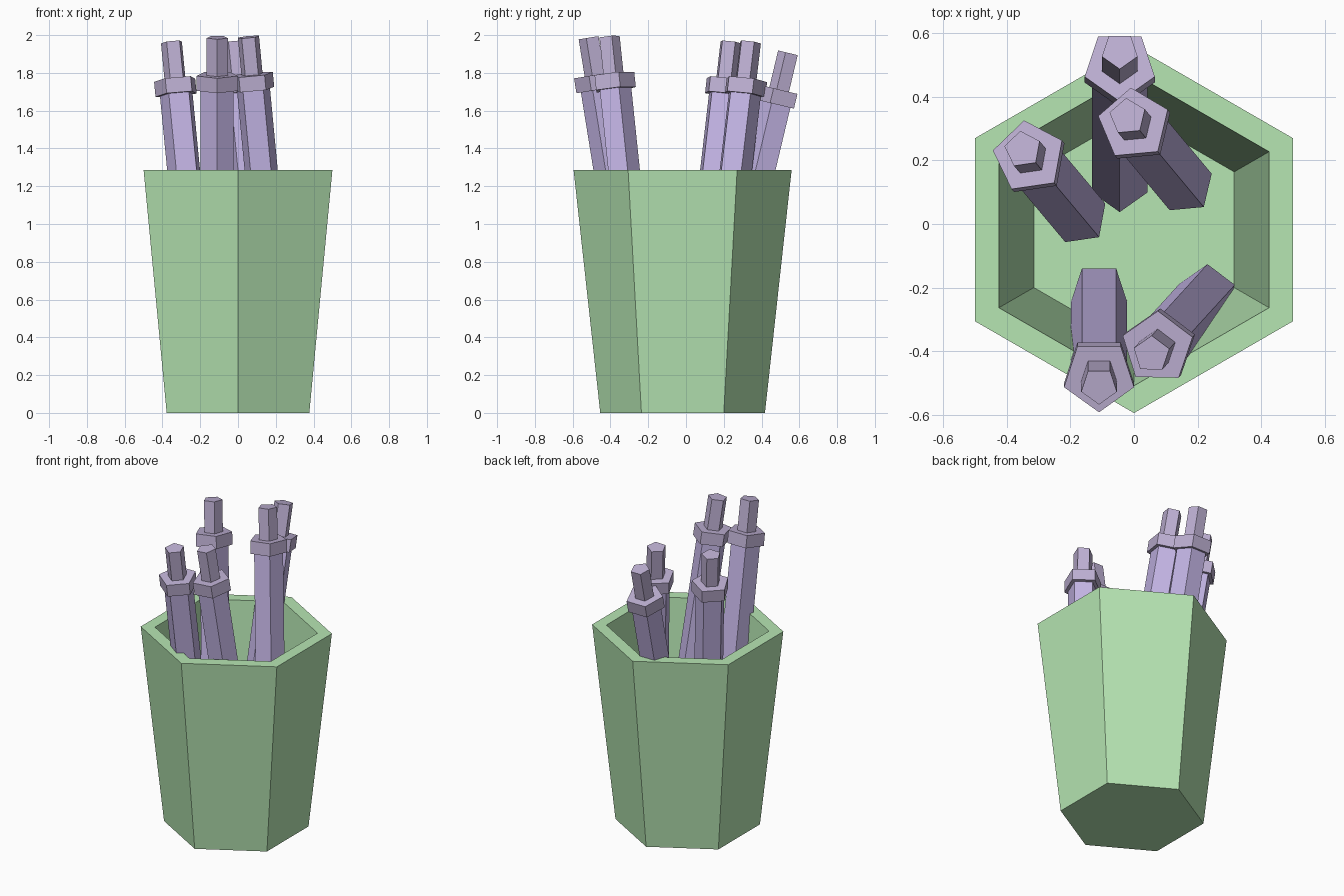
import bpy, bmesh
from math import cos, sin, pi, radians
from mathutils import Vector

if "Cube" in bpy.data.objects:
    bpy.data.objects.remove(bpy.data.objects["Cube"])


def material(name, rgb):
    m = bpy.data.materials.new(name)
    m.diffuse_color = (*rgb, 1)
    m.use_nodes = True
    m.node_tree.nodes["Principled BSDF"].inputs["Base Color"].default_value = m.diffuse_color
    return m


def lathe(name, sides, rings, start, mat):
    """Flat-sided solid from (radius, z) rings, capped at both ends."""
    bm = bmesh.new()
    loops = [[bm.verts.new((r * cos(start + 2 * pi * i / sides),
                            r * sin(start + 2 * pi * i / sides), z))
              for i in range(sides)] for r, z in rings]
    for a, b in zip(loops, loops[1:]):
        for i in range(sides):
            j = (i + 1) % sides
            bm.faces.new((a[i], a[j], b[j], b[i]))
    bm.faces.new(loops[0][::-1])
    bm.faces.new(loops[-1])
    bmesh.ops.recalc_face_normals(bm, faces=bm.faces)
    me = bpy.data.meshes.new(name)
    bm.to_mesh(me)
    bm.free()
    me.materials.append(mat)
    ob = bpy.data.objects.new(name, me)
    bpy.context.collection.objects.link(ob)
    return ob


green = material("green", (0.47, 0.79, 0.45))
purple = material("purple", (0.56, 0.47, 0.80))
dull_purple = material("dull_purple", (0.52, 0.44, 0.66))

# Hollow tapered hexagonal pot
pot = lathe("pot", 6, [(0.436, 0), (0.577, 1.285), (0.491, 1.285), (0.364, 0.13)],
            radians(30), green)
pot.location.y = -0.018

# Pens: base x/y, top centre, direction of one pentagon corner
pens = [
    ((-0.173, 0.024), (-0.35, 0.235, 1.963), 98),
    ((-0.045, 0.127), (-0.045, 0.545, 1.905), -90),
    ((0.160, 0.122), (-0.02, 0.338, 1.963), 95),
    ((-0.110, -0.214), (-0.11, -0.51, 1.987), -90),
    ((0.230, -0.218), (0.055, -0.41, 1.99), 89),
]
for n, (base, top, corner) in enumerate(pens, 1):
    foot = Vector((*base, 0.15))
    axis = Vector(top) - foot
    length = axis.length
    turn = Vector((0, 0, 1)).rotation_difference(axis)
    # Body, collar and slim end along the same leaning axis
    for part, r, z0, z1, mat in (
            ("body", 0.092, 0, length - 0.24, purple),
            ("collar", 0.116, length - 0.28, length - 0.20, dull_purple),
            ("end", 0.059, length - 0.22, length, dull_purple)):
        ob = lathe(f"pen_{part}_{n}", 5, [(r, z0), (r, z1)], radians(corner), mat)
        ob.location = foot
        ob.rotation_mode = 'QUATERNION'
        ob.rotation_quaternion = turn
